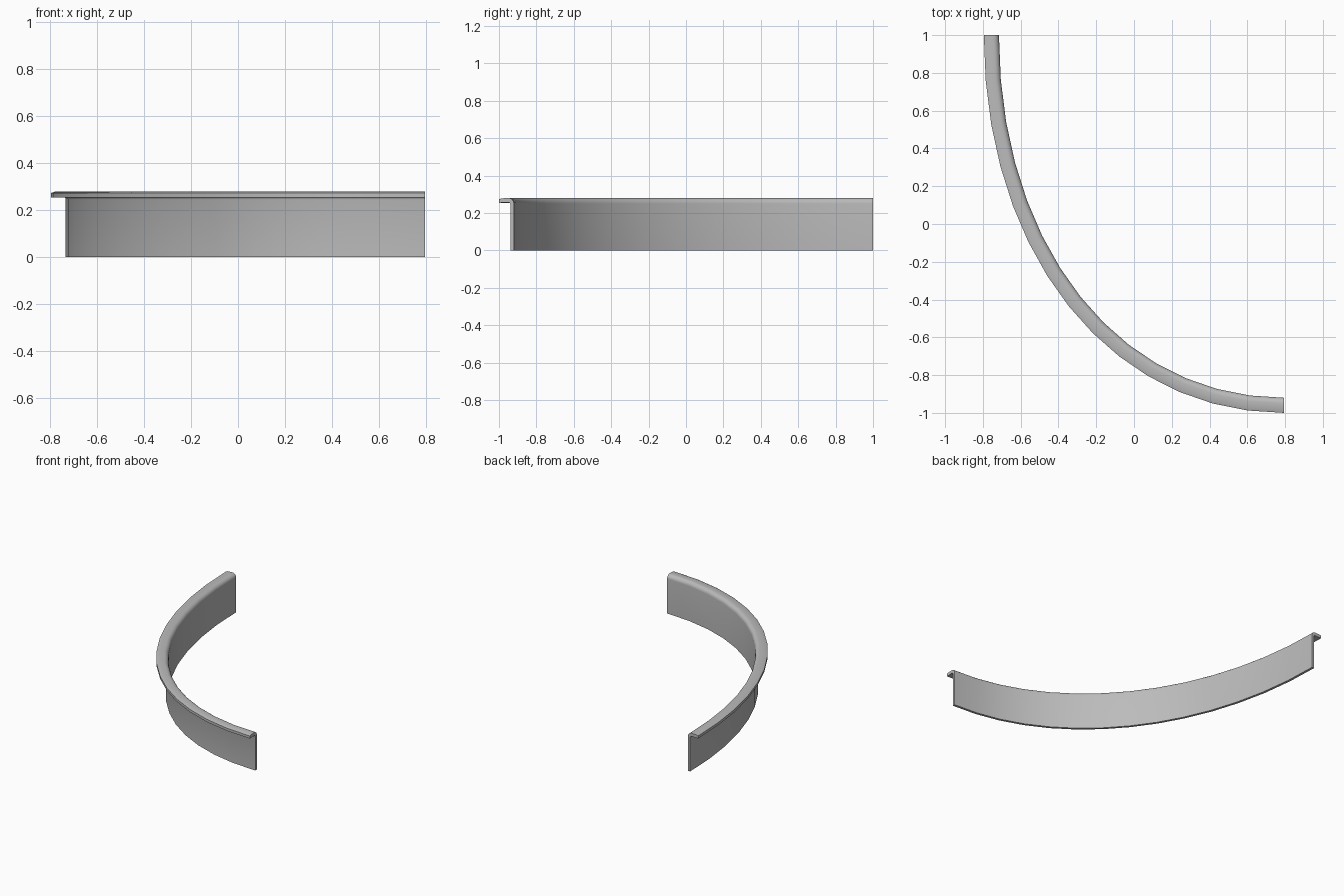
import bpy
import bmesh
import math
from mathutils import Vector

cube = bpy.data.objects.get("Cube")
if cube:
    bpy.data.objects.remove(cube, do_unlink=True)

grey = bpy.data.materials.new("mid grey")
grey.use_nodes = True
colour = (0.5, 0.5, 0.5, 1)
grey.diffuse_color = colour
grey.node_tree.nodes["Principled BSDF"].inputs["Base Color"].default_value = colour

# Plan curve of the outer rim edge: a quarter sweep with square-on ends
HALF_X, HALF_Y, HANDLE, STEPS = 0.795, 1.0, 0.58, 14
p0 = Vector((-HALF_X, HALF_Y, 0))
p1 = p0 - Vector((0, 2 * HALF_Y * HANDLE, 0))
p3 = Vector((HALF_X, -HALF_Y, 0))
p2 = p3 - Vector((2 * HALF_X * HANDLE, 0, 0))


def sweep_frame(t):
    """Point on the plan curve and its inward normal."""
    s = 1 - t
    point = s**3 * p0 + 3 * s * s * t * p1 + 3 * s * t * t * p2 + t**3 * p3
    along = s * s * (p1 - p0) + 2 * s * t * (p2 - p1) + t * t * (p3 - p2)
    along.normalize()
    return point, Vector((-along.y, along.x, 0))


def arc(cx, cz, r, start, end, n):
    angles = [math.radians(start + (end - start) * i / n) for i in range(n + 1)]
    return [(cx + r * math.cos(a), cz + r * math.sin(a)) for a in angles]


# Cross-section: (distance inward from rim edge, height)
profile = [(0, 0.254), (0, 0.273), (0.012, 0.278)]
profile += arc(0.05, 0.25, 0.03, 90, 0, 6)       # rounded top shoulder
profile += [(0.08, 0), (0.062, 0)]               # foot of the wall
profile += arc(0.05, 0.245, 0.012, 0, 90, 3)     # hollow under the rim

# Sweep the section along the curve and cap both ends
bm = bmesh.new()
rings = []
for i in range(STEPS + 1):
    point, inward = sweep_frame(i / STEPS)
    rings.append([bm.verts.new(point + inward * d + Vector((0, 0, z)))
                  for d, z in profile])
count = len(profile)
for a, b in zip(rings, rings[1:]):
    for j in range(count):
        k = (j + 1) % count
        bm.faces.new((a[j], a[k], b[k], b[j]))
bm.faces.new(rings[0])
bm.faces.new(rings[-1])
bmesh.ops.recalc_face_normals(bm, faces=bm.faces[:])

mesh = bpy.data.meshes.new("curved_wall_with_rim")
bm.to_mesh(mesh)
bm.free()
mesh.materials.append(grey)
wall = bpy.data.objects.new("curved_wall_with_rim", mesh)
bpy.context.collection.objects.link(wall)

bpy.ops.object.select_all(action="DESELECT")
wall.select_set(True)
bpy.context.view_layer.objects.active = wall
bpy.ops.object.shade_smooth_by_angle(angle=math.radians(35))
